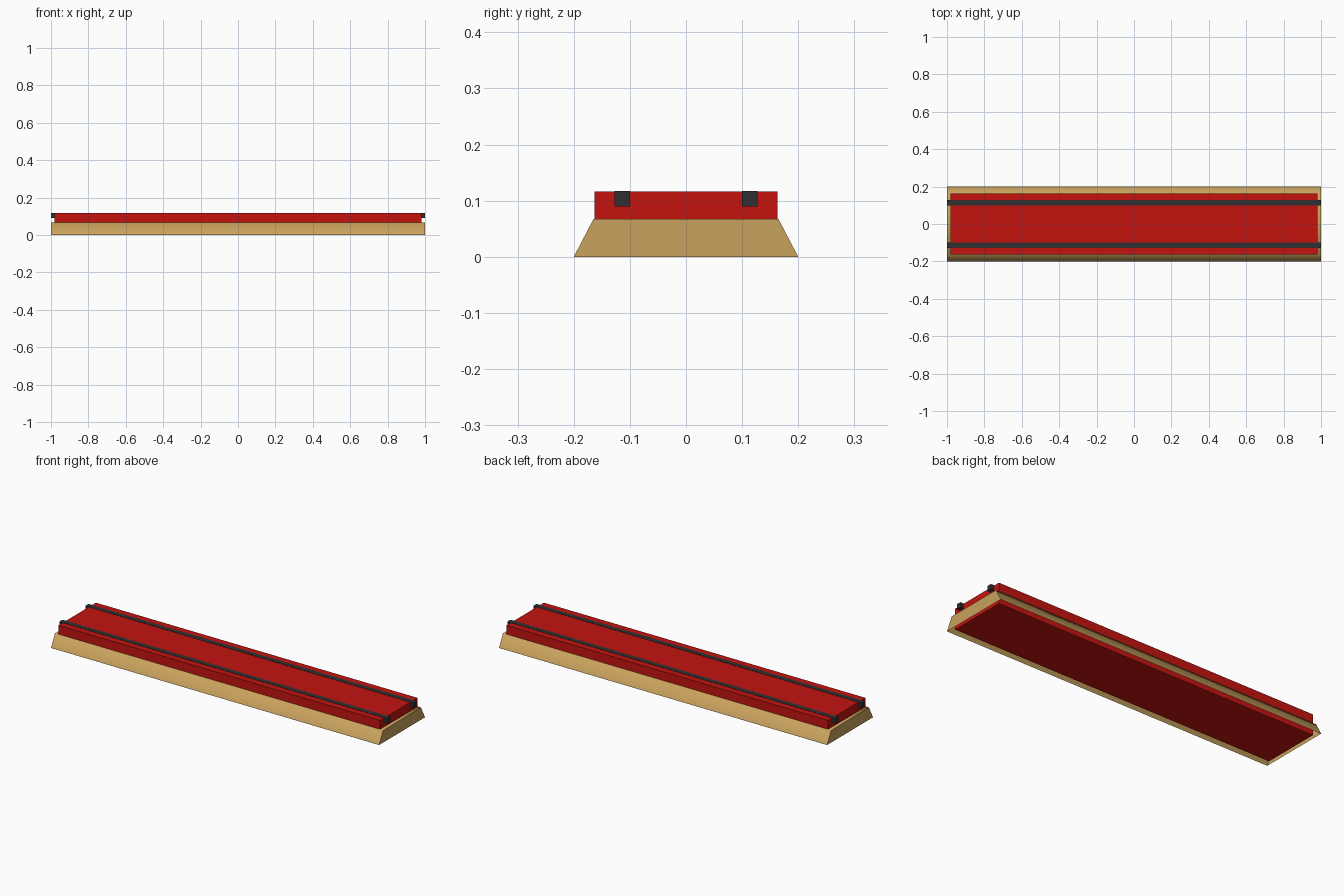
import bpy
import bmesh
from math import radians

if "Cube" in bpy.data.objects:
    bpy.data.objects.remove(bpy.data.objects["Cube"])


def material(name, color):
    mat = bpy.data.materials.new(name)
    mat.diffuse_color = (*color, 1.0)
    mat.use_nodes = True
    mat.node_tree.nodes["Principled BSDF"].inputs["Base Color"].default_value = mat.diffuse_color
    return mat


def box(name, x, y, z, mat, top_half_width=None, open_bottom=False):
    """Box from (min, max) ranges; the top can be narrowed in y."""
    bm = bmesh.new()
    bmesh.ops.create_cube(bm, size=1)
    for v in bm.verts:
        is_top = v.co.z > 0
        v.co.x = x[v.co.x > 0]
        v.co.y = y[v.co.y > 0]
        v.co.z = z[is_top]
        if is_top and top_half_width:
            v.co.y = top_half_width if v.co.y > 0 else -top_half_width
    bm.normal_update()
    if open_bottom:
        bottom = [f for f in bm.faces if f.normal.z < -0.9]
        bmesh.ops.delete(bm, geom=bottom, context='FACES_ONLY')
    mesh = bpy.data.meshes.new(name)
    bm.to_mesh(mesh)
    bm.free()
    mesh.materials.append(mat)
    obj = bpy.data.objects.new(name, mesh)
    bpy.context.collection.objects.link(obj)
    return obj


tan = material("tan", (0.58, 0.36, 0.11))
red = material("red", (0.55, 0.007, 0.005))
dark = material("dark_grey", (0.03, 0.03, 0.03))

# Sloped base shell, open underneath, with softly shaded shoulders
base = box("sloped_base", (-1, 1), (-0.2, 0.2), (0, 0.067), tan,
           top_half_width=0.165, open_bottom=True)
bpy.context.view_layer.objects.active = base
base.select_set(True)
bpy.ops.object.shade_smooth_by_angle(angle=radians(70))

# Red slab running down through the base
box("red_slab", (-0.98, 0.98), (-0.163, 0.163), (0.001, 0.116), red)

# Two inlaid rails
for side, y in (("front", -0.1135), ("back", 0.1135)):
    box(side + "_rail", (-1, 1), (y - 0.0135, y + 0.0135), (0.09, 0.1175), dark)
